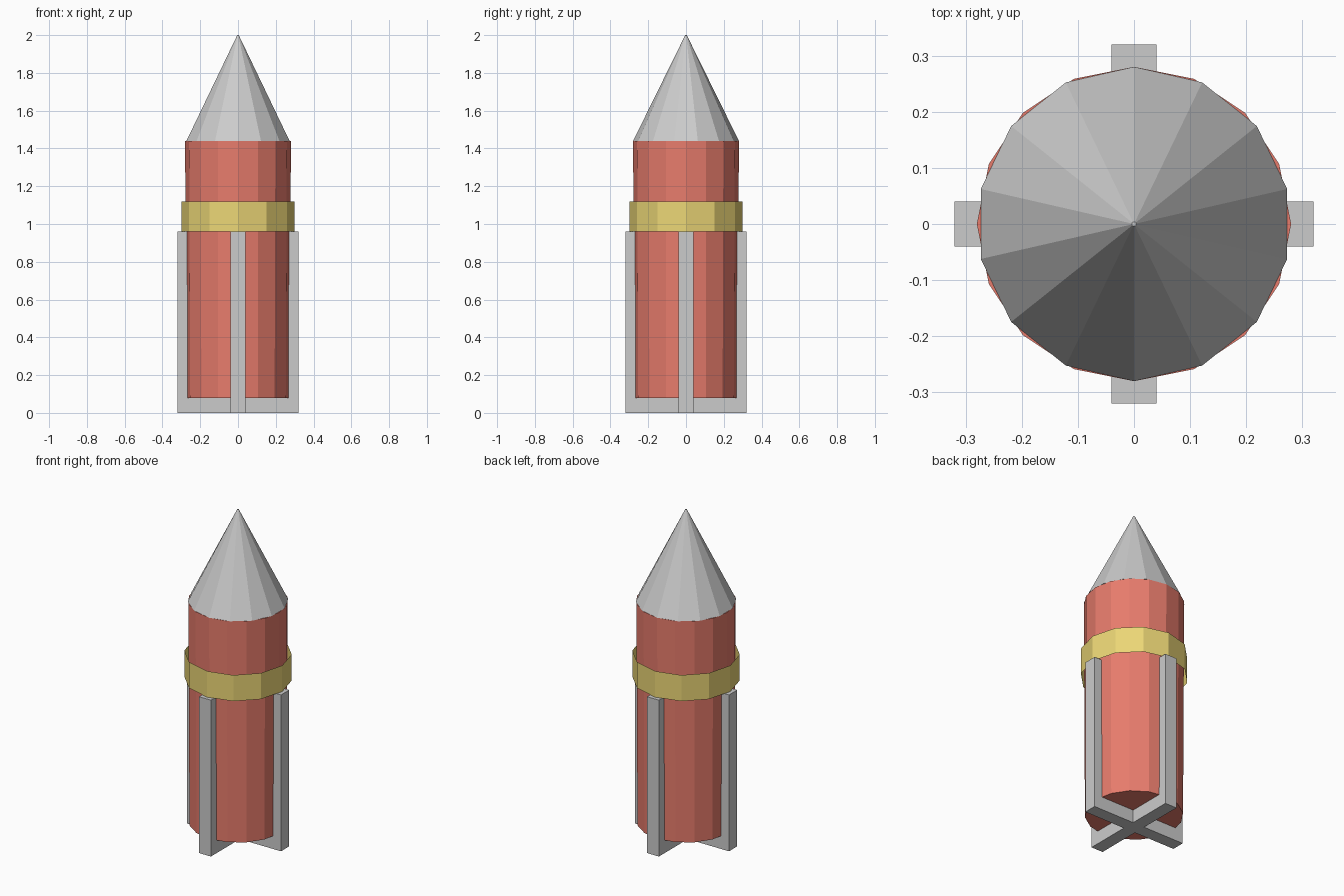
import bpy

if "Cube" in bpy.data.objects:
    bpy.data.objects.remove(bpy.data.objects["Cube"])


def paint(obj, name, rgb):
    mat = bpy.data.materials.new(name)
    mat.diffuse_color = (*rgb, 1)
    mat.use_nodes = True
    mat.node_tree.nodes["Principled BSDF"].inputs["Base Color"].default_value = mat.diffuse_color
    obj.data.materials.append(mat)


def tube(name, sides, r_bottom, r_top, z0, z1, fill='NGON'):
    bpy.ops.mesh.primitive_cone_add(vertices=sides, radius1=r_bottom, radius2=r_top,
                                    depth=z1 - z0, end_fill_type=fill,
                                    location=(0, 0, (z0 + z1) / 2))
    obj = bpy.context.object
    obj.name = name
    return obj


def box(name, size, centre):
    bpy.ops.mesh.primitive_cube_add(size=1, location=centre)
    obj = bpy.context.object
    obj.name = name
    obj.scale = size
    bpy.ops.object.transform_apply(location=False, rotation=False, scale=True)
    return obj


# Red hull, very slightly narrower at the bottom
body = tube("body", 16, 0.274, 0.28, 0.08, 1.44)
paint(body, "red", (0.8, 0.2, 0.15))

# Pointed nose with a tiny flat tip
tube("nose_cone", 14, 0.28, 0.004, 1.44, 2.0)

# Open gold ring around the hull
band = tube("band", 12, 0.30, 0.30, 0.96, 1.12, fill='NOTHING')
paint(band, "gold", (0.83, 0.67, 0.18))

# Two crossed plates form the four fins and the stand
box("fin_plate_side", (0.64, 0.08, 0.96), (0, 0, 0.48))
box("fin_plate_front", (0.08, 0.64, 0.96), (0, 0, 0.48))
